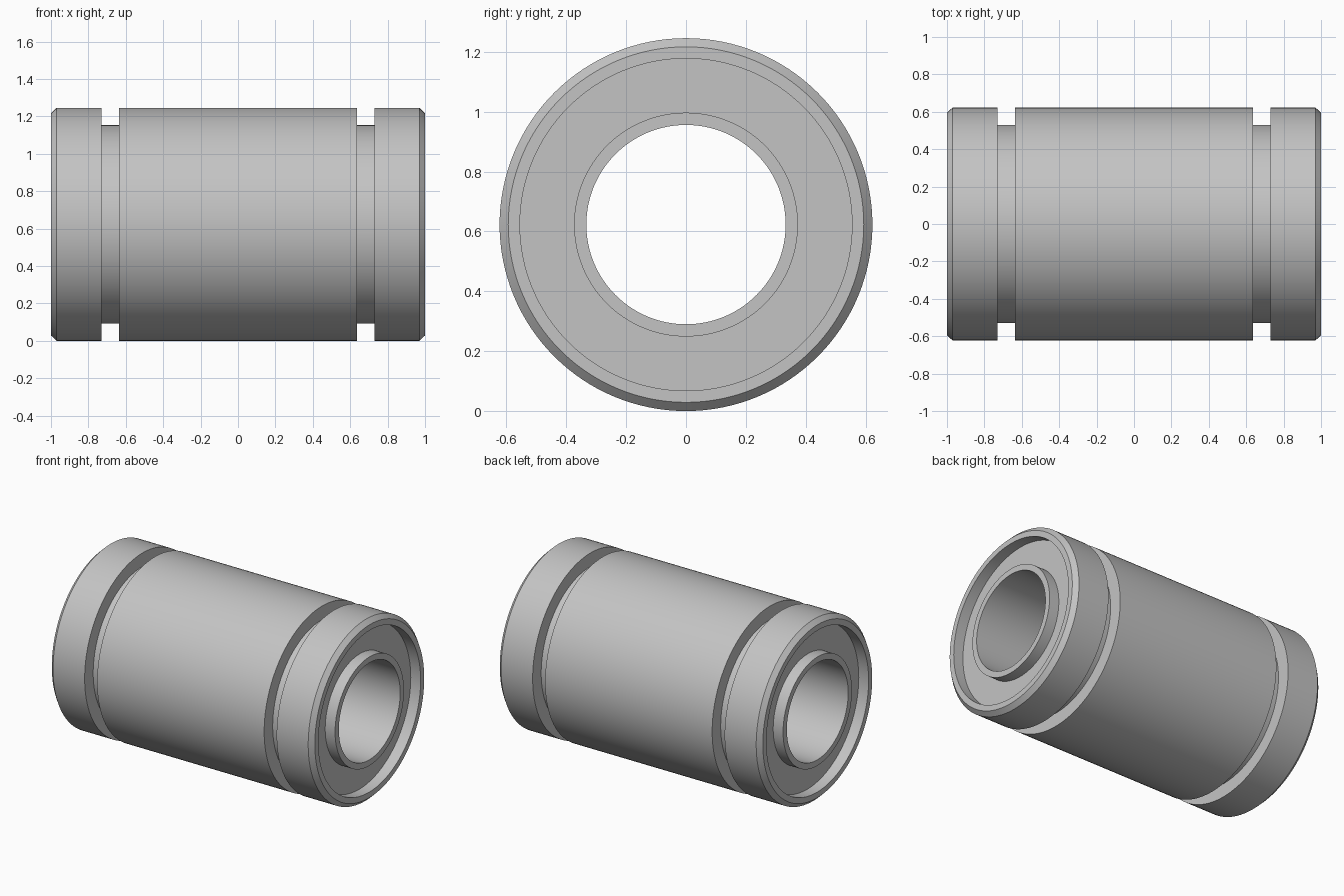
import bpy
import bmesh
import math
from mathutils import Matrix, Vector

cube = bpy.data.objects.get("Cube")
if cube:
    bpy.data.objects.remove(cube, do_unlink=True)

RADIUS = 0.623
SEGMENTS = 128

steel = bpy.data.materials.new("steel grey")
steel.use_nodes = True
colour = (0.55, 0.55, 0.55, 1)
steel.diffuse_color = colour
steel.node_tree.nodes["Principled BSDF"].inputs["Base Color"].default_value = colour


def mirrored(half):
    """Complete a lengthwise-symmetric (x, radius) outline."""
    return half + [(-x, r) for x, r in reversed(half)]


def revolve(name, outline):
    """Turn a closed (x, radius) outline about the x axis."""
    bm = bmesh.new()
    rings = []
    for i in range(SEGMENTS):
        turn = Matrix.Rotation(math.tau * i / SEGMENTS, 3, "X")
        rings.append([bm.verts.new(turn @ Vector((x, 0, r))) for x, r in outline])
    count = len(outline)
    for i, ring in enumerate(rings):
        following = rings[(i + 1) % SEGMENTS]
        for j in range(count):
            k = (j + 1) % count
            bm.faces.new((ring[j], ring[k], following[k], following[j]))
    bmesh.ops.recalc_face_normals(bm, faces=bm.faces)
    mesh = bpy.data.meshes.new(name)
    bm.to_mesh(mesh)
    bm.free()
    mesh.materials.append(steel)
    obj = bpy.data.objects.new(name, mesh)
    obj.location.z = RADIUS
    bpy.context.collection.objects.link(obj)
    bpy.ops.object.select_all(action="DESELECT")
    obj.select_set(True)
    bpy.context.view_layer.objects.active = obj
    bpy.ops.object.shade_smooth_by_angle(angle=math.radians(25))
    return obj


# Outer casing: recessed ends, chamfered rims and two ring grooves
revolve("outer_casing", mirrored([
    (0.925, 0.36),
    (0.925, 0.555),
    (1.0, 0.555),
    (1.0, 0.594),
    (0.97, RADIUS),
    (0.73, RADIUS),
    (0.73, 0.53),
    (0.635, 0.53),
    (0.635, RADIUS),
]))

# Inner sleeve: open bore, ends flush with the casing rims
revolve("inner_sleeve", mirrored([(1.0, 0.333), (1.0, 0.374)]))
